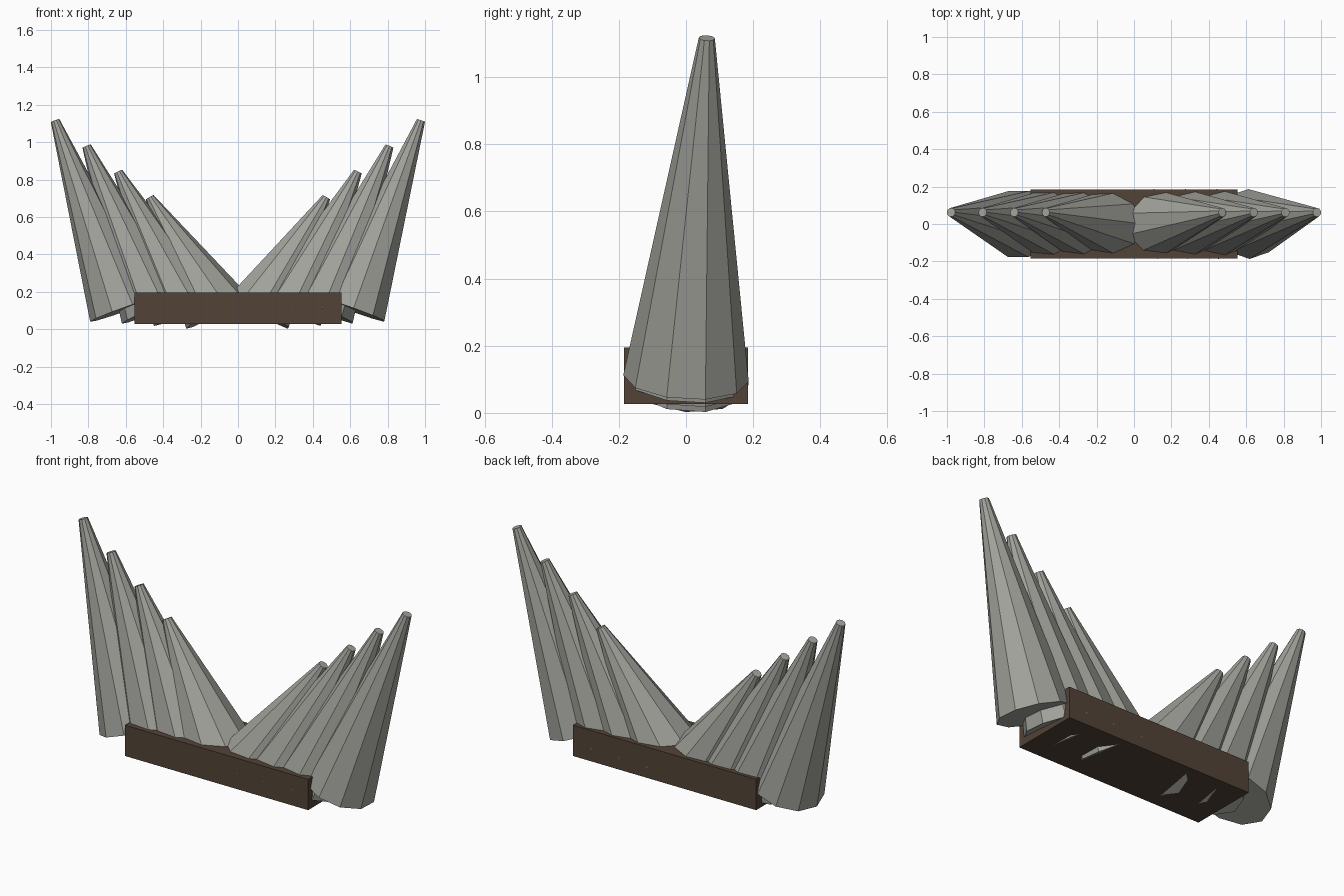
import bpy
import bmesh
import math
from mathutils import Vector, Matrix

cube = bpy.data.objects.get("Cube")
if cube:
    bpy.data.objects.remove(cube, do_unlink=True)


def make_material(name, rgb):
    mat = bpy.data.materials.new(name)
    mat.use_nodes = True
    mat.diffuse_color = (*rgb, 1)
    mat.node_tree.nodes["Principled BSDF"].inputs["Base Color"].default_value = (*rgb, 1)
    return mat


def add_object(name, bm, mat):
    mesh = bpy.data.meshes.new(name)
    bm.to_mesh(mesh)
    bm.free()
    mesh.materials.append(mat)
    obj = bpy.data.objects.new(name, mesh)
    bpy.context.collection.objects.link(obj)


def add_spike(name, base, tip, turn, mat):
    """Ten-sided tapered spike between two points, turned about its axis."""
    axis = tip - base
    up = axis.normalized()
    out = Vector((0, 1, 0)).cross(up).normalized()
    side = up.cross(out)
    frame = Matrix((out, side, up)).transposed().to_4x4()
    bm = bmesh.new()
    bmesh.ops.create_cone(bm, cap_ends=True, segments=SIDES, radius1=0.187,
                          radius2=0.024, depth=axis.length)
    # a vertex starts on the local y axis
    bm.transform(Matrix.Translation((base + tip) / 2) @ frame
                 @ Matrix.Rotation(turn, 4, 'Z'))
    add_object(name, bm, mat)


SIDES = 10
stone = make_material("grey_stone", (0.36, 0.36, 0.33))
wood = make_material("dark_brown_wood", (0.084, 0.056, 0.038))

# Base block
bm = bmesh.new()
bmesh.ops.create_cube(bm, size=1)
bm.transform(Matrix.Translation((0, 0, 0.111)) @ Matrix.Diagonal((1.106, 0.37, 0.168, 1)))
add_object("base_block", bm, wood)

# Fans of spikes: shortest near the middle, tallest and steepest outside
for label, sign, turn in (("left", 1, 0), ("right", -1, math.pi / SIDES)):
    for i in range(4):
        base = Vector((sign * (0.115 + 0.1665 * i), 0, 0.097 + 0.002 * i))
        tip = Vector((sign * (0.472 + 0.1687 * i), 0.062, 0.705 + 0.137 * i))
        add_spike(f"{label}_spike_{i + 1}", base, tip, turn, stone)
